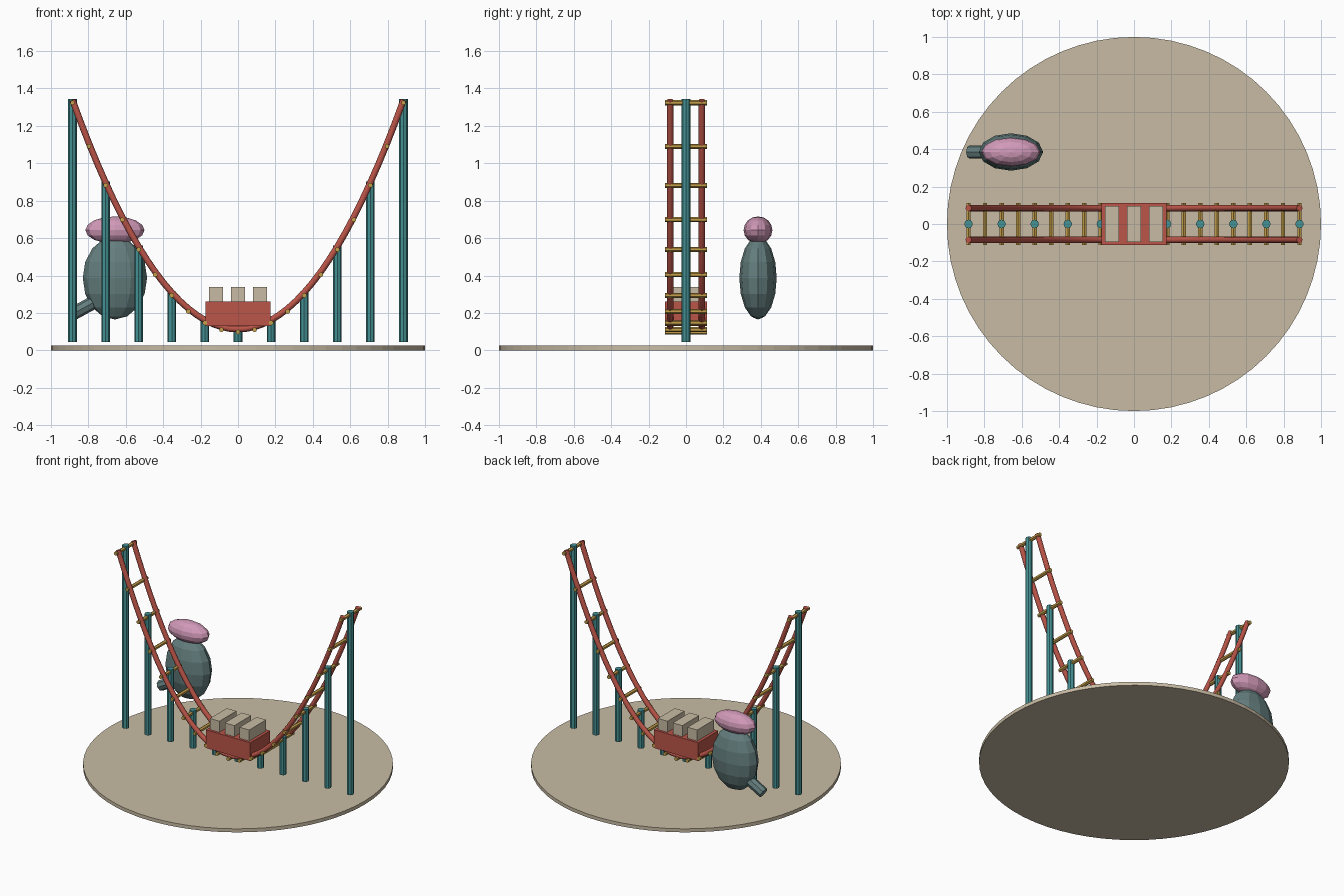
import bpy
from mathutils import Vector

cube = bpy.data.objects.get("Cube")
if cube:
    bpy.data.objects.remove(cube, do_unlink=True)


def material(name, r, g, b):
    m = bpy.data.materials.new(name)
    m.use_nodes = True
    m.diffuse_color = (r, g, b, 1)
    m.node_tree.nodes["Principled BSDF"].inputs["Base Color"].default_value = (r, g, b, 1)
    return m


sand = material("sand", 0.58, 0.50, 0.37)
red = material("red", 0.50, 0.09, 0.065)
teal = material("teal", 0.06, 0.29, 0.30)
gold = material("gold", 0.56, 0.35, 0.07)
pink = material("pink", 0.64, 0.32, 0.48)
grey = material("slate grey", 0.13, 0.21, 0.21)


def finish(name, mat):
    ob = bpy.context.object
    ob.name = name
    ob.data.materials.append(mat)
    return ob


def rod(name, start, end, radius, sides, mat):
    a, b = Vector(start), Vector(end)
    d = b - a
    bpy.ops.mesh.primitive_cylinder_add(
        vertices=sides, radius=radius, depth=d.length, location=(a + b) / 2,
        rotation=d.to_track_quat('Z', 'Y').to_euler())
    return finish(name, mat)


def box(name, centre, size, mat):
    bpy.ops.mesh.primitive_cube_add(size=1, location=centre)
    bpy.context.object.scale = size
    return finish(name, mat)


def ellipsoid(name, centre, radii, mat):
    bpy.ops.mesh.primitive_uv_sphere_add(segments=12, ring_count=8, radius=1, location=centre)
    bpy.context.object.scale = radii
    return finish(name, mat)


def track_z(x):
    return 0.113 + 1.565 * x * x


END = 0.885

# Ground disc
rod("ground_disc", (0, 0, 0), (0, 0, 0.025), 1.0, 64, sand)

# Support posts
for i in range(-5, 6):
    x = END * i / 5
    rod("support_post", (x, 0, 0.045), (x, 0, track_z(x) + 0.005), 0.023, 8, teal)

# Cross ties
for i in range(-10, 11):
    x = END * i / 10
    z = track_z(x) - 0.015
    rod("cross_tie", (x, -0.113, z), (x, 0.113, z), 0.0135, 6, gold)

# Rails
for side in (-1, 1):
    curve = bpy.data.curves.new("rail", 'CURVE')
    curve.dimensions = '3D'
    curve.bevel_depth = 0.017
    curve.bevel_resolution = 2
    curve.use_fill_caps = True
    spline = curve.splines.new('POLY')
    steps = 40
    spline.points.add(steps)
    for i, p in enumerate(spline.points):
        x = END * (2 * i / steps - 1)
        p.co = (x, side * 0.085, track_z(x), 1)
    rail = bpy.data.objects.new("left_rail" if side > 0 else "right_rail", curve)
    bpy.context.collection.objects.link(rail)
    curve.materials.append(red)

# Cart and seats
box("cart", (0, 0, 0.196), (0.35, 0.225, 0.13), red)
for x in (-0.117, 0, 0.117):
    box("seat", (x, 0, 0.29), (0.075, 0.19, 0.1), sand)

# Animal statue
ellipsoid("animal_body", (-0.658, 0.385, 0.387), (0.172, 0.1, 0.222), grey)
ellipsoid("animal_head", (-0.658, 0.385, 0.643), (0.158, 0.077, 0.073), pink)
rod("animal_trunk", (-0.88, 0.385, 0.197), (-0.72, 0.385, 0.285), 0.036, 8, grey)
